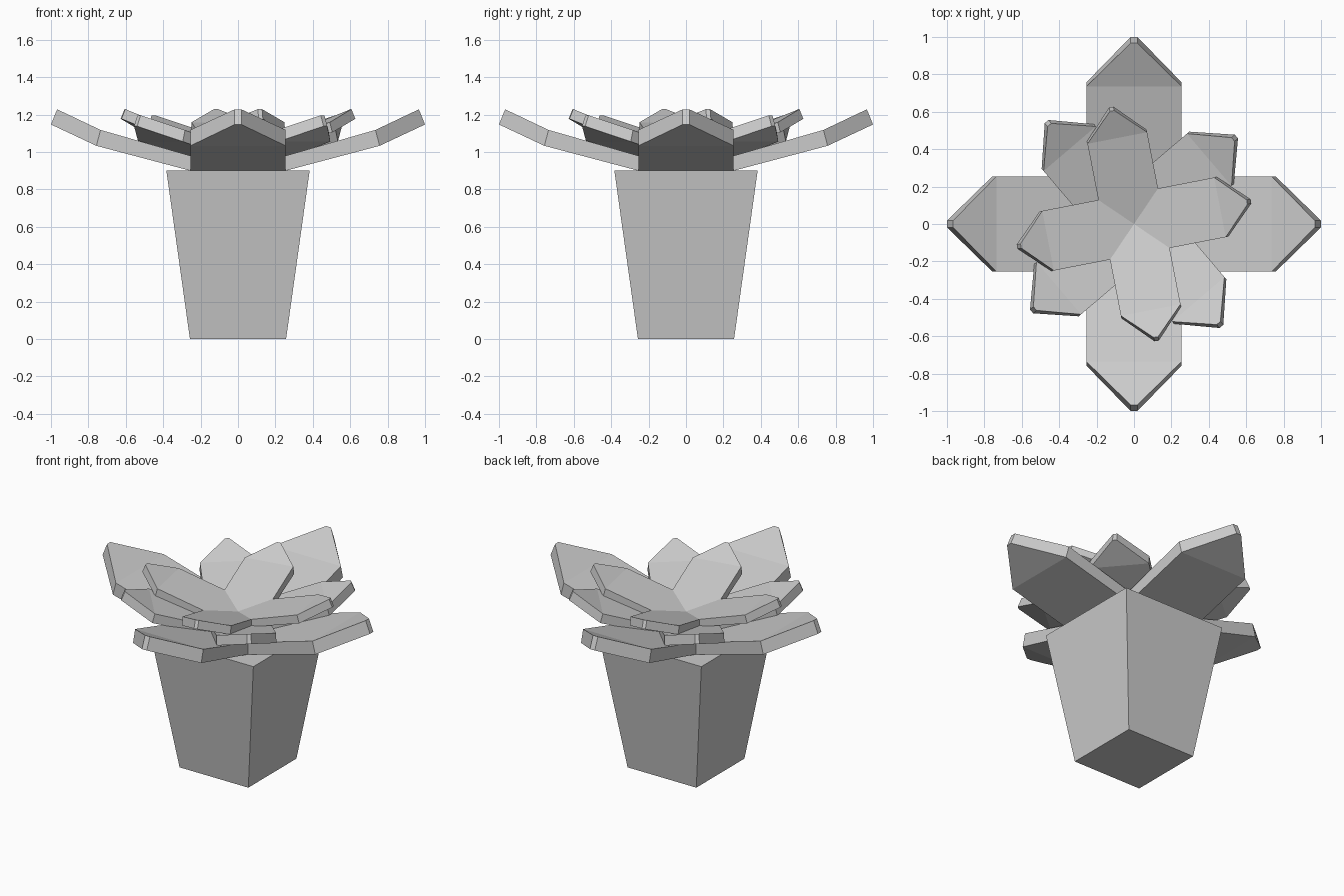
import bpy, bmesh
from math import radians
from mathutils import Matrix

if "Cube" in bpy.data.objects:
    bpy.data.objects.remove(bpy.data.objects["Cube"])


def make_object(name, bm):
    bmesh.ops.remove_doubles(bm, verts=bm.verts, dist=0.0005)
    bmesh.ops.recalc_face_normals(bm, faces=bm.faces)
    mesh = bpy.data.meshes.new(name)
    bm.to_mesh(mesh)
    bm.free()
    obj = bpy.data.objects.new(name, mesh)
    bpy.context.collection.objects.link(obj)
    return obj


# Tapered square pot
bm = bmesh.new()
rings = [[bm.verts.new((sx * h, sy * h, z)) for sx, sy in ((-1, -1), (1, -1), (1, 1), (-1, 1))]
         for h, z in ((0.257, 0), (0.383, 0.9))]
bm.faces.new(rings[0])
bm.faces.new(rings[1])
for i in range(4):
    j = (i + 1) % 4
    bm.faces.new((rings[0][i], rings[0][j], rings[1][j], rings[1][i]))
make_object("pot", bm)

# Petal stations from centre to tip: distance, half width, height above layer base
TOP = [(0.255, 0.255, 0.08), (0.735, 0.255, 0.218), (0.967, 0.018, 0.328)]
BOTTOM = [(0.255, 0.255, 0.0), (0.757, 0.255, 0.133), (1.0, 0.018, 0.247)]


def petal_layer(name, base, size, angle):
    """Four upturned petals mitred together at the centre."""
    bm = bmesh.new()
    for q in range(4):
        turn = Matrix.Rotation(radians(angle + 90 * q), 4, 'Z')
        place = Matrix.Translation((0, 0, base)) @ turn @ Matrix.Scale(size, 4)
        outlines = []
        for stations, mid in ((TOP, 0.007), (BOTTOM, -0.07)):
            centre = bm.verts.new(place @ Matrix.Translation((0, 0, mid)).translation)
            left = [bm.verts.new(place @ Matrix.Translation((x, w, z)).translation) for x, w, z in stations]
            right = [bm.verts.new(place @ Matrix.Translation((x, -w, z)).translation) for x, w, z in stations]
            bm.faces.new((centre, right[0], left[0]))
            for i in range(2):
                bm.faces.new((left[i], right[i], right[i + 1], left[i + 1]))
            outlines.append(right + left[::-1])
        # Rim between the upper and lower surfaces
        t, b = outlines
        for i in range(5):
            bm.faces.new((t[i], b[i], b[i + 1], t[i + 1]))
    make_object(name, bm)


petal_layer("lower_petals", 0.90, 1.0, 0)
petal_layer("middle_petals", 0.96, 0.72, 40.5)
petal_layer("upper_petals", 1.02, 0.637, 11)
